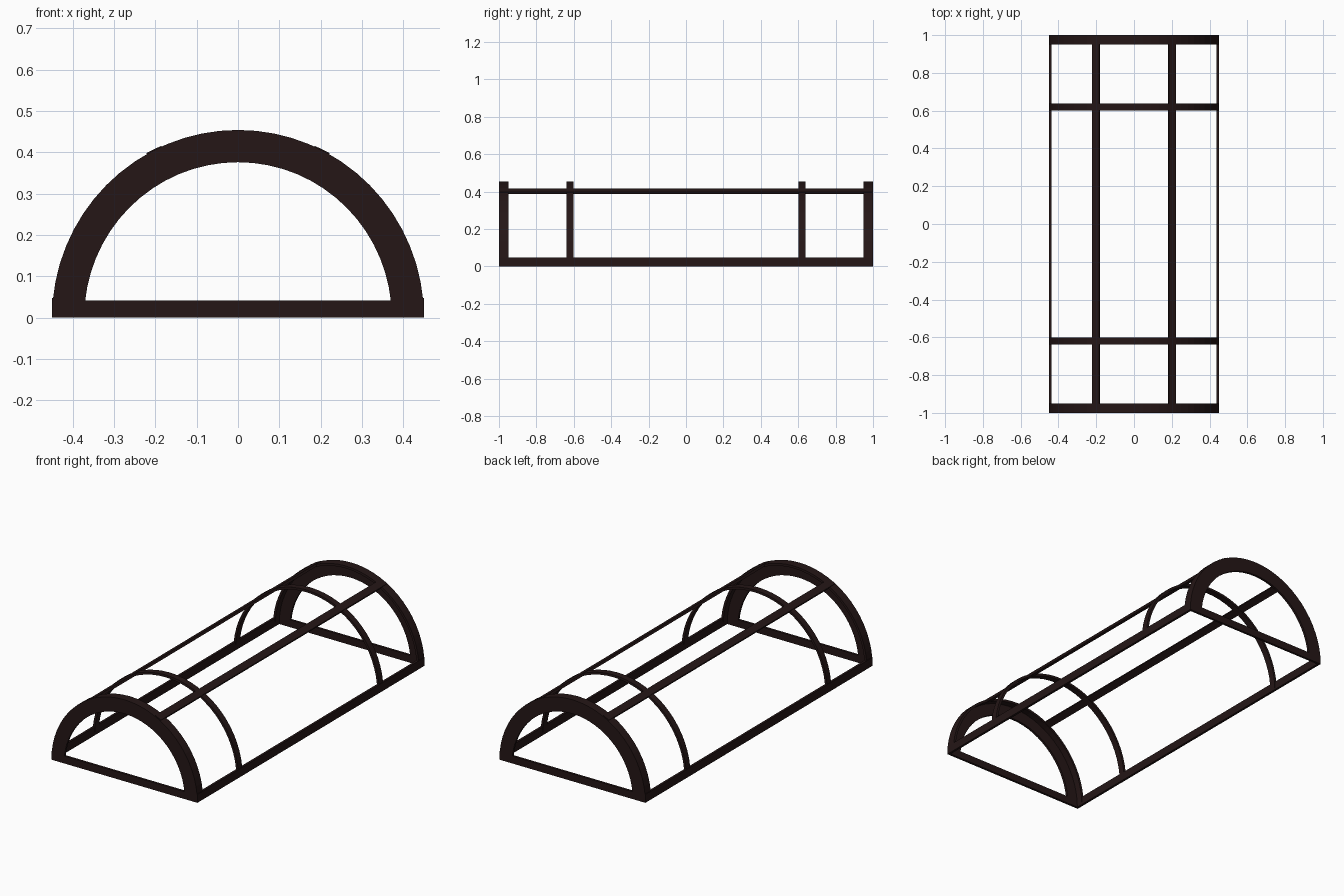
import bpy, bmesh, math
from mathutils import Matrix

if "Cube" in bpy.data.objects:
    bpy.data.objects.remove(bpy.data.objects["Cube"])

RX, RZ = 0.45, 0.454   # outer half-width and height of the vault
T = 0.013              # flat bar thickness
SEG = 32

mat = bpy.data.materials.new("dark_metal")
mat.diffuse_color = (0.018, 0.008, 0.008, 1)
mat.use_nodes = True
mat.node_tree.nodes["Principled BSDF"].inputs["Base Color"].default_value = mat.diffuse_color


def finish(name, bm):
    bmesh.ops.recalc_face_normals(bm, faces=bm.faces)
    me = bpy.data.meshes.new(name)
    bm.to_mesh(me)
    bm.free()
    me.materials.append(mat)
    ob = bpy.data.objects.new(name, me)
    bpy.context.collection.objects.link(ob)
    return ob


def bar(name, center, size, tilt=0.0):
    bm = bmesh.new()
    bmesh.ops.create_cube(bm, size=1, matrix=Matrix.Diagonal((*size, 1)))
    ob = finish(name, bm)
    ob.location = center
    ob.rotation_euler = (0, tilt, 0)
    return ob


def arch(name, profile):
    """Sweep a closed (inset, y) profile around the half circle."""
    bm = bmesh.new()
    rings = []
    for i in range(SEG + 1):
        a = math.pi * i / SEG
        rings.append([bm.verts.new(((RX - d) * math.cos(a), y, (RZ - d) * math.sin(a)))
                      for d, y in profile])
    n = len(profile)
    for r0, r1 in zip(rings, rings[1:]):
        for k in range(n):
            bm.faces.new((r0[k], r0[(k + 1) % n], r1[(k + 1) % n], r1[k]))
    bm.faces.new(rings[0])
    bm.faces.new(rings[-1])
    return finish(name, bm)


for s, end in ((-1, "front"), (1, "back")):
    # angle-section end arch: face plate plus outer flange
    angle = [(0, s), (0.078, s), (0.078, s * (1 - T)), (T, s * (1 - T)),
             (T, s * 0.95), (0, s * 0.95)]
    arch(end + "_end_arch", angle)
    # thin inner hoop
    arch(end + "_hoop", [(0, s * 0.602), (T, s * 0.602), (T, s * 0.638), (0, s * 0.638)])
    # cross bar at the base
    bar(end + "_base_bar", (0, s * (1 - T / 2), 0.0205), (0.9, T, 0.041))

for s, side in ((-1, "left"), (1, "right")):
    # side rail at the base
    bar(side + "_base_rail", (s * (RX - T / 2), 0, 0.0235), (T, 2, 0.047))
    # tilted purlin along the roof
    bar(side + "_roof_rail", (s * 0.201, 0, 0.401), (0.04, 1.99, T), s * math.radians(26))
